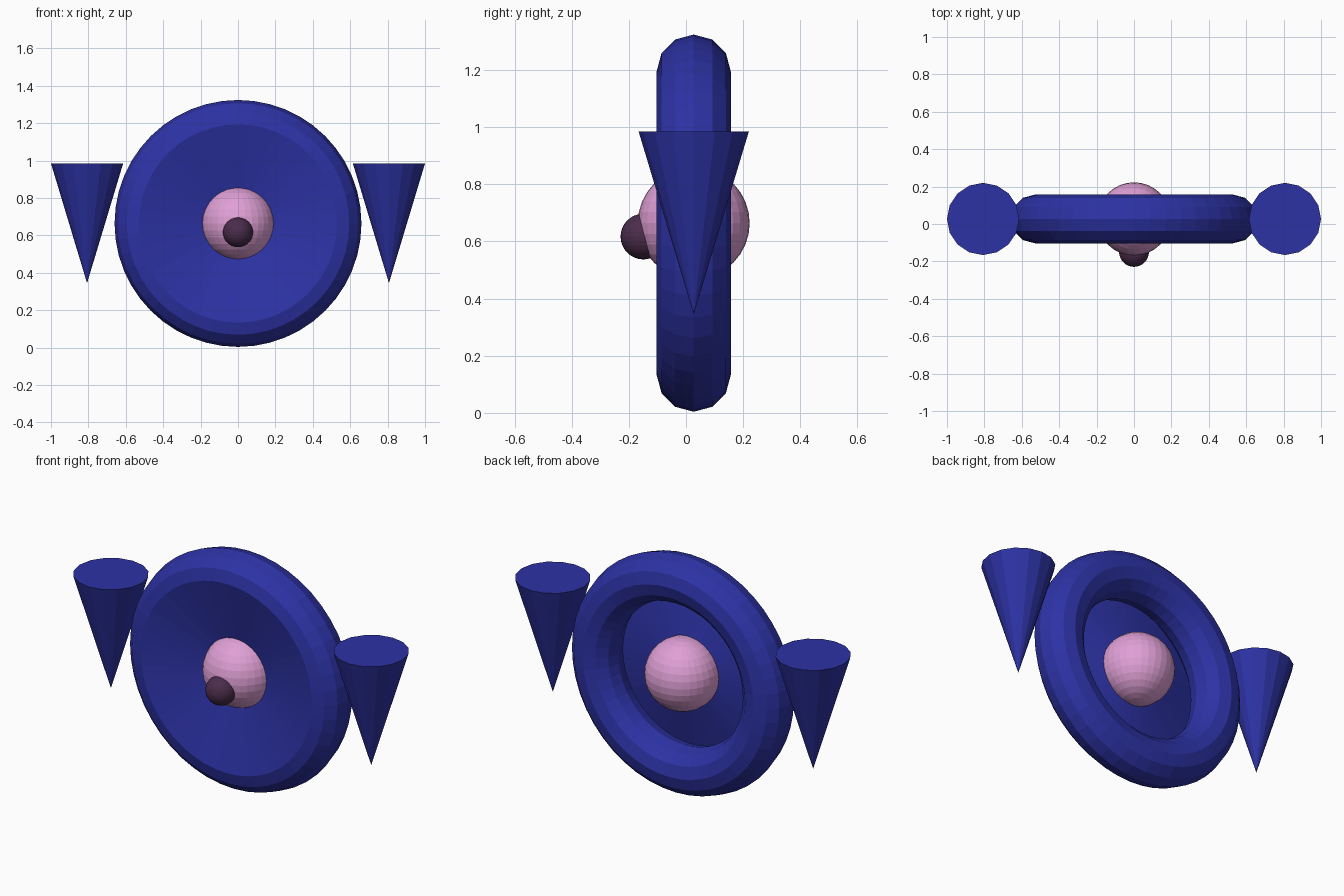
import bpy
from math import pi

if "Cube" in bpy.data.objects:
    bpy.data.objects.remove(bpy.data.objects["Cube"])

CY, CZ = 0.027, 0.664          # centre of the ring
R_MAJOR, R_MINOR = 0.53, 0.13


def material(name, color):
    m = bpy.data.materials.new(name)
    m.diffuse_color = (*color, 1)
    m.use_nodes = True
    m.node_tree.nodes["Principled BSDF"].inputs["Base Color"].default_value = m.diffuse_color
    return m


blue = material("blue", (0.026, 0.032, 0.376))
pink = material("pink", (0.74, 0.35, 0.67))
plum = material("plum", (0.07, 0.026, 0.07))


def finish(name, mat):
    ob = bpy.context.object
    ob.name = ob.data.name = name
    ob.data.materials.append(mat)
    return ob


# Upright ring
bpy.ops.mesh.primitive_torus_add(
    major_radius=R_MAJOR, minor_radius=R_MINOR, major_segments=48,
    minor_segments=12, location=(0, CY, CZ), rotation=(pi / 2, 0, 0))
finish("ring", blue)

# Shallow open dish: rim on the front of the ring, apex at its centre
bpy.ops.mesh.primitive_cone_add(
    vertices=48, radius1=R_MAJOR, radius2=0, depth=R_MINOR,
    end_fill_type='NOTHING',
    location=(0, CY - R_MINOR / 2, CZ), rotation=(-pi / 2, 0, 0))
finish("dish", blue)

# Central ball and small front ball
for name, r, loc, mat in (("centre_ball", 0.196, (0, CY, CZ), pink),
                          ("front_ball", 0.08, (0, -0.149, 0.617), plum)):
    bpy.ops.mesh.primitive_uv_sphere_add(
        segments=32, ring_count=16, radius=r, location=loc)
    finish(name, mat)

# Downward-pointing side cones
for side, name in ((-1, "left_cone"), (1, "right_cone")):
    bpy.ops.mesh.primitive_cone_add(
        vertices=16, radius1=0.193, radius2=0, depth=0.64,
        location=(side * 0.807, CY, 0.665), rotation=(pi, 0, 0))
    finish(name, blue)
